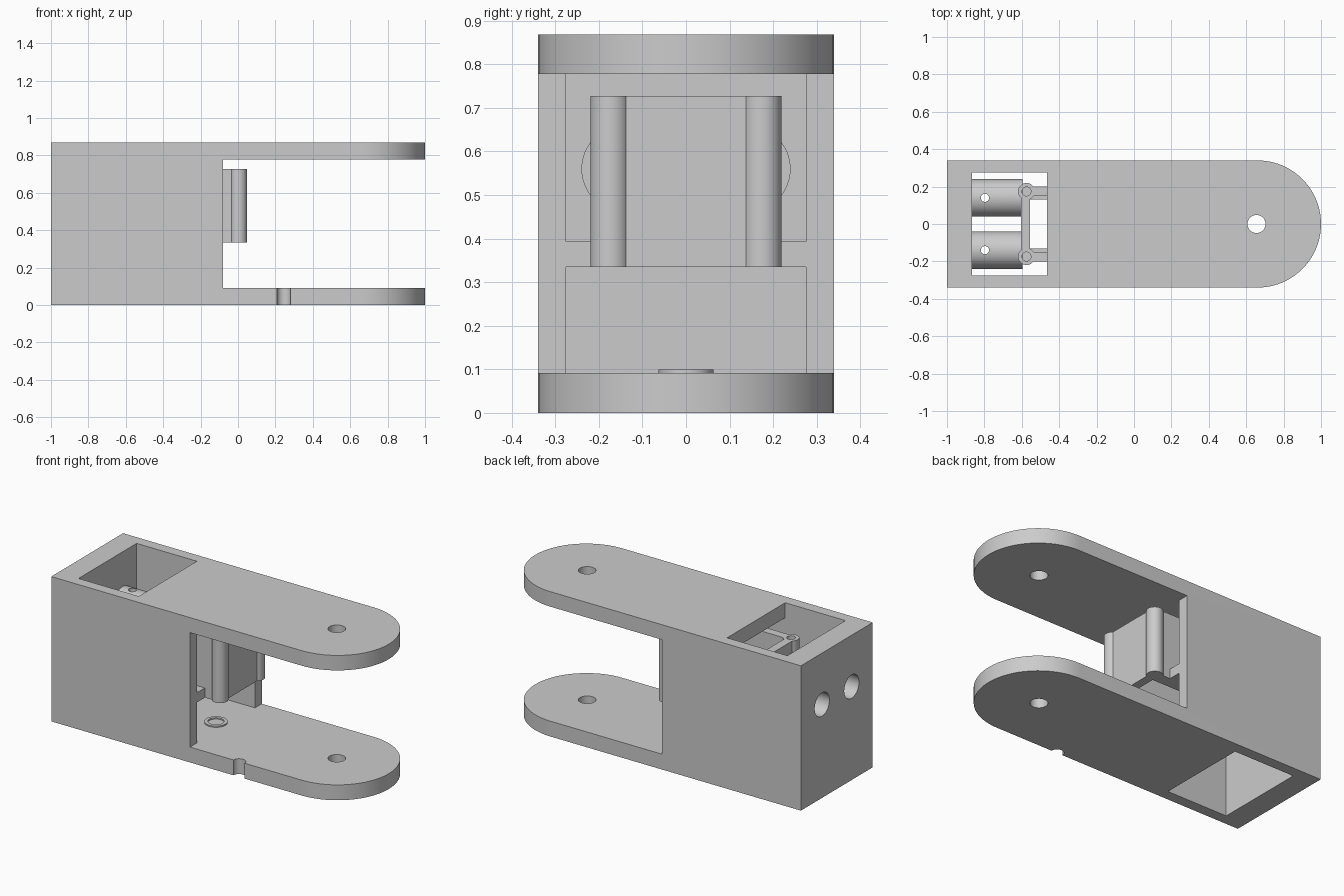
import bpy, math

cube = bpy.data.objects.get("Cube")
if cube:
    bpy.data.objects.remove(cube)

grey = bpy.data.materials.new("light_grey")
grey.use_nodes = True
colour = (0.6, 0.6, 0.6, 1)
grey.diffuse_color = colour
grey.node_tree.nodes["Principled BSDF"].inputs["Base Color"].default_value = colour


def prism(name, outline, z0, z1):
    """Extrude a flat outline between two heights."""
    n = len(outline)
    verts = [(x, y, z) for z in (z0, z1) for x, y in outline]
    faces = [list(range(n))[::-1], list(range(n, 2 * n))]
    faces += [(i, (i + 1) % n, n + (i + 1) % n, n + i) for i in range(n)]
    mesh = bpy.data.meshes.new(name)
    mesh.from_pydata(verts, [], faces)
    mesh.materials.append(grey)
    ob = bpy.data.objects.new(name, mesh)
    bpy.context.collection.objects.link(ob)
    return ob


def box(name, x0, x1, y0, y1, z0, z1):
    return prism(name, [(x0, y0), (x1, y0), (x1, y1), (x0, y1)], z0, z1)


def arc(cx, cy, r, a0, a1, n):
    return [(cx + r * math.cos(a0 + (a1 - a0) * i / n),
             cy + r * math.sin(a0 + (a1 - a0) * i / n)) for i in range(n + 1)]


def post(name, x, y, r, z0, z1):
    return prism(name, arc(x, y, r, 0, math.tau, 48)[:-1], z0, z1)


def rod(name, x0, x1, y, z, r):
    """Cylinder lying along x."""
    ob = post(name, 0, 0, r, x0, x1)
    for v in ob.data.vertices:
        a, b, c = v.co
        v.co = (c, y + a, z + b)
    return ob


def combine(target, others, operation="DIFFERENCE"):
    """Apply booleans to the target and discard the helpers."""
    for other in others:
        other.hide_render = True
        mod = target.modifiers.new("cut", "BOOLEAN")
        mod.operation, mod.solver, mod.object = operation, "EXACT", other
        bpy.context.view_layer.update()
        graph = bpy.context.evaluated_depsgraph_get()
        mesh = bpy.data.meshes.new_from_object(target.evaluated_get(graph))
        target.modifiers.clear()
        target.data = mesh
        bpy.data.objects.remove(other)


SIDES = (-1, 1)
HALF, INNER, SLOT = 0.34, 0.275, 0.2
LOW, HIGH, TOP = 0.092, 0.778, 0.868
BACK, WINDOW, MOUTH = -0.865, -0.465, -0.08
RAIL0, RAIL1 = 0.335, 0.393
TUBE_Y, TUBE_Z = 0.14, 0.56

# Housing with two rounded fork arms
outline = [(-1, HALF), (-1, -HALF)]
outline += arc(1 - HALF, 0, HALF, -math.pi / 2, math.pi / 2, 48)
housing = prism("housing", outline, 0, TOP)
combine(housing, [
    box("fork_gap", MOUTH, 1.1, -0.5, 0.5, LOW, HIGH),
    box("window", BACK, WINDOW, -INNER, INNER, -0.1, 1),
    box("upper_channel", -0.6, 0.1, -INNER, INNER, RAIL1, HIGH),
    box("lower_channel", -0.6, 0.1, -INNER, INNER, LOW, RAIL0),
    box("rail_slot", -0.6, 0.1, -SLOT, SLOT, 0.2, 0.5),
    post("pin_hole", 0.655, 0, 0.048, -0.1, 1),
    post("edge_notch", 0.245, -HALF, 0.037, -0.1, 0.2),
] + [rod("rear_bore", -1.1, -0.7, s * TUBE_Y, TUBE_Z, 0.07) for s in SIDES])

# Guide tubes behind the rear wall, each with a vertical vent
tubes = []
for s, label in zip(SIDES, ("right", "left")):
    tube = rod(label + "_guide_tube", BACK, -0.595, s * TUBE_Y, TUBE_Z, 0.1)
    combine(tube, [rod("bore", -1.1, -0.5, s * TUBE_Y, TUBE_Z, 0.07),
                   post("vent", -0.797, s * TUBE_Y, 0.022, 0.3, 0.8)])
    tubes.append(tube)

# Sliding frame: open box with a round post on each corner
S0, S1 = -0.605, 0.03
PLATE, SLIDE_TOP = 0.05, 0.727
slider = box("slider", S0, S1, -SLOT, SLOT, RAIL0, SLIDE_TOP)
combine(slider, [
    box("lower_void", S0 + PLATE, S1 - PLATE, -0.13, 0.13, 0.2, 1),
    box("upper_void", S0 + PLATE, S1 - PLATE, -0.15, 0.15, RAIL1, 1),
])
corners = [(x, s * 0.174) for x in (-0.575, 0.003) for s in SIDES]
combine(slider, [post("corner_post", x, y, 0.045, RAIL0, SLIDE_TOP)
                 for x, y in corners], "UNION")
combine(slider, [post("post_hole", x, y, 0.024, 0.6, 1) for x, y in corners])

# Raised ring on the lower floor
ring = post("floor_ring", -0.146, 0, 0.063, LOW - 0.01, 0.1)
combine(ring, [post("ring_hole", -0.146, 0, 0.044, 0, 0.2)])

# Smooth the round surfaces, keep edges crisp
bpy.ops.object.select_all(action="DESELECT")
for ob in [housing, slider, ring] + tubes:
    ob.select_set(True)
    bpy.context.view_layer.objects.active = ob
bpy.ops.object.shade_smooth_by_angle(angle=math.radians(30))
